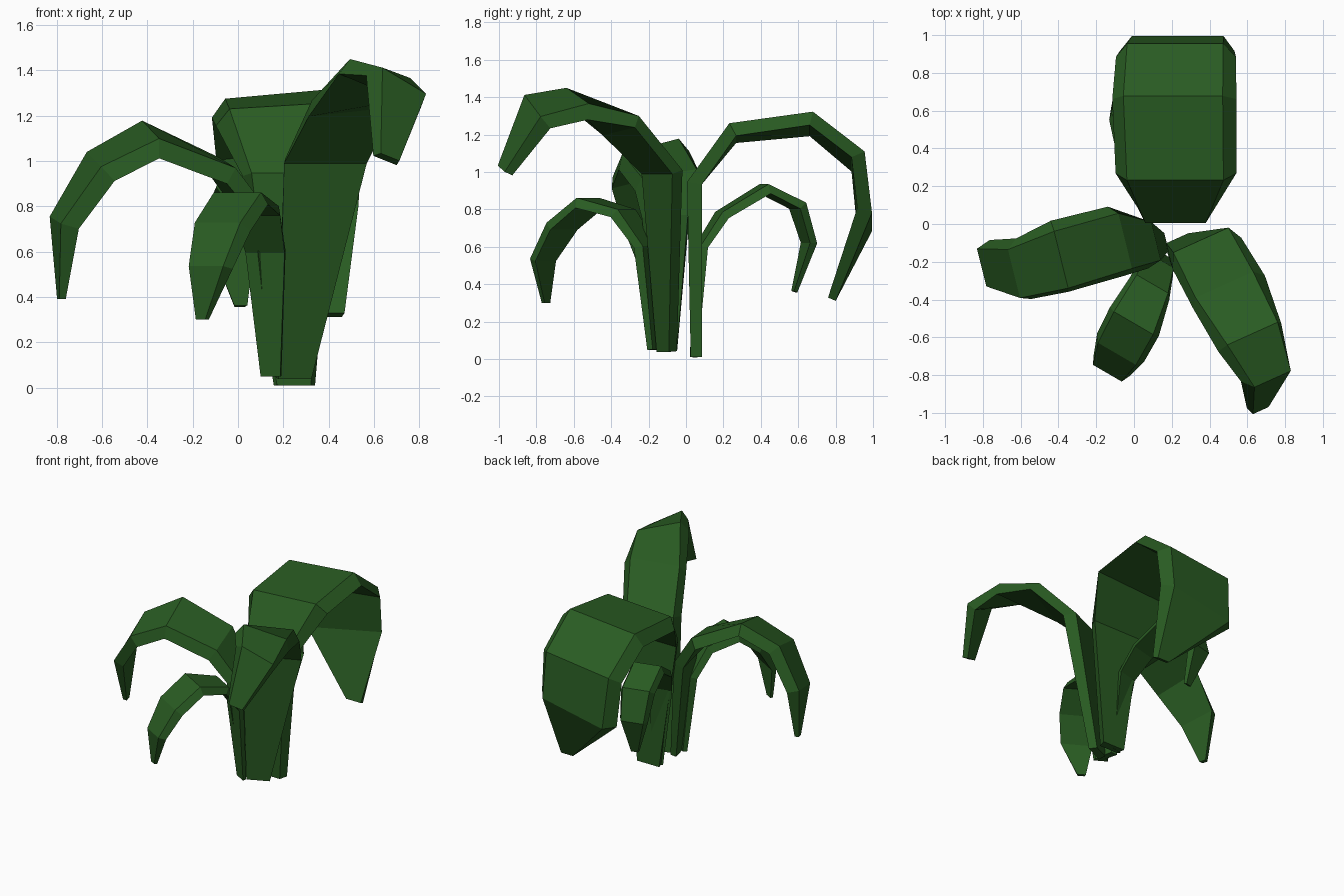
import bpy, bmesh, math
from mathutils import Vector

green = bpy.data.materials.new("leaf_green")
green.diffuse_color = (0.022, 0.105, 0.016, 1)


def leaf(name, heading, thick, rings):
    """Sweep a bevelled strap along rings of (x, y, z, half width, roll)."""
    d = Vector((heading[0], heading[1], 0)).normalized()
    side = Vector((-d.y, d.x, 0))
    pts = [Vector(r[:3]) for r in rings]
    bm = bmesh.new()
    loops = []
    for i, (x, y, z, w, roll) in enumerate(rings):
        t = (pts[min(i + 1, len(pts) - 1)] - pts[max(i - 1, 0)]).normalized()
        u = side * math.cos(roll) + Vector((0, 0, math.sin(roll)))
        n = t.cross(u).normalized()
        h = thick / 2 * min(1, 0.2 + w * 6)
        # wide flat underside, narrower top face
        section = [(-w, -h), (w, -h), (w * 0.8, h), (-w * 0.8, h)]
        loops.append([bm.verts.new(pts[i] + u * a + n * b) for a, b in section])
    for a, b in zip(loops, loops[1:]):
        for k in range(4):
            m = (k + 1) % 4
            bm.faces.new((a[k], a[m], b[m], b[k]))
    bm.faces.new(loops[0])
    bm.faces.new(loops[-1])
    bmesh.ops.recalc_face_normals(bm, faces=bm.faces)
    me = bpy.data.meshes.new(name)
    bm.to_mesh(me)
    bm.free()
    me.materials.append(green)
    ob = bpy.data.objects.new(name, me)
    bpy.context.collection.objects.link(ob)


# Wide leaf arching to the back
leaf("back_leaf", (0, 1), 0.08, [
    (0.25, 0.055, 0.01, 0.09, 0), (0.22, 0.045, 0.94, 0.20, 0),
    (0.22, 0.25, 1.21, 0.32, -0.06), (0.21, 0.67, 1.26, 0.33, -0.09),
    (0.22, 0.92, 1.06, 0.32, -0.12), (0.23, 0.955, 0.74, 0.31, -0.2),
    (0.41, 0.78, 0.32, 0.06, 0)])

# Small leaf below it
leaf("small_back_leaf", (-0.25, 0.97), 0.055, [
    (0.20, 0.04, 0.01, 0.04, 0), (0.14, 0.08, 0.60, 0.08, 0),
    (0.09, 0.19, 0.77, 0.10, 0), (0.02, 0.42, 0.91, 0.12, 0),
    (-0.02, 0.60, 0.82, 0.12, 0), (-0.03, 0.66, 0.62, 0.10, 0),
    (0.01, 0.58, 0.36, 0.03, 0)])

# Leaf arching to the left
leaf("left_leaf", (-0.97, -0.24), 0.08, [
    (0.15, -0.10, 0.05, 0.06, 0), (0.08, -0.10, 0.76, 0.13, 0),
    (-0.07, -0.09, 0.96, 0.19, -0.15), (-0.39, -0.18, 1.10, 0.20, -0.25),
    (-0.61, -0.25, 0.98, 0.17, -0.24), (-0.77, -0.22, 0.73, 0.13, -0.15),
    (-0.78, -0.19, 0.39, 0.025, 0)])

# Tallest leaf, twisting to the front right
leaf("right_leaf", (0.41, -0.91), 0.08, [
    (0.24, -0.10, 0.04, 0.08, 0), (0.37, -0.12, 1.00, 0.20, 0),
    (0.49, -0.34, 1.25, 0.21, 0.10), (0.62, -0.59, 1.37, 0.19, -0.28),
    (0.71, -0.80, 1.33, 0.15, -0.5), (0.66, -0.97, 1.01, 0.06, -0.35)])

# Low leaf at the front left
leaf("front_leaf", (-0.5, -0.86), 0.055, [
    (0.15, -0.17, 0.05, 0.05, 0), (0.13, -0.21, 0.60, 0.10, 0),
    (0.09, -0.33, 0.78, 0.12, 0), (0.00, -0.52, 0.835, 0.15, 0),
    (-0.08, -0.67, 0.71, 0.145, 0), (-0.13, -0.77, 0.53, 0.11, 0),
    (-0.16, -0.75, 0.30, 0.03, 0)])
